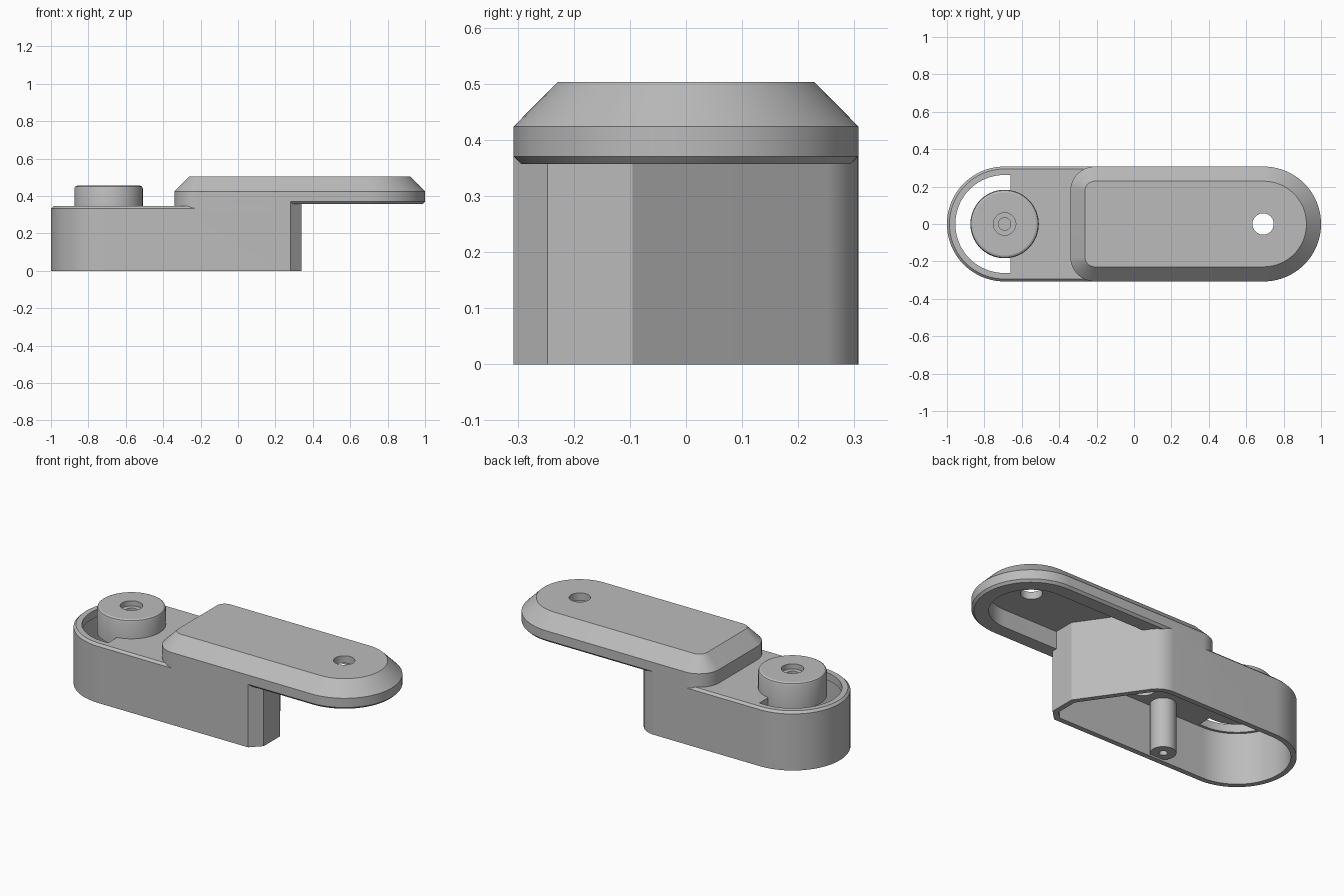
import bpy, bmesh, math
from mathutils import Vector

cube = bpy.data.objects.get("Cube")
if cube:
    bpy.data.objects.remove(cube, do_unlink=True)

grey = bpy.data.materials.new("light_grey")
grey.use_nodes = True
grey.diffuse_color = (0.5, 0.5, 0.5, 1)
grey.node_tree.nodes["Principled BSDF"].inputs["Base Color"].default_value = (0.5, 0.5, 0.5, 1)


def outline(corners, inset=0, steps=20):
    """Convex counter-clockwise outline with a fillet radius per corner, offset inwards."""
    pts, n = [], len(corners)
    for i, (x, y, r) in enumerate(corners):
        p = Vector((x, y))
        a = (p - Vector(corners[i - 1][:2])).normalized()
        b = (Vector(corners[(i + 1) % n][:2]) - p).normalized()
        na, nb = Vector((-a.y, a.x)), Vector((-b.y, b.x))
        miter = (na + nb) / (1 + na.dot(nb))
        if r == 0:
            pts.append(p + miter * inset)
            continue
        centre, r = p + miter * r, r - inset
        start = math.atan2(-na.y, -na.x)
        turn = a.angle(b)
        for k in range(steps + 1):
            t = start + turn * k / steps
            pts.append(centre + r * Vector((math.cos(t), math.sin(t))))
    return pts


def circle(x, y, r, n=48):
    return [Vector((x + r * math.cos(math.tau * k / n), y + r * math.sin(math.tau * k / n)))
            for k in range(n)]


def loft(name, levels):
    """Closed solid through (z, outline) levels."""
    bm = bmesh.new()
    rings = [[bm.verts.new((p.x, p.y, z)) for p in pts] for z, pts in levels]
    for low, high in zip(rings, rings[1:]):
        for i in range(len(low)):
            j = (i + 1) % len(low)
            bm.faces.new((low[i], low[j], high[j], high[i]))
    bm.faces.new(rings[0][::-1])
    bm.faces.new(rings[-1])
    mesh = bpy.data.meshes.new(name)
    bm.to_mesh(mesh)
    bm.free()
    mesh.materials.append(grey)
    ob = bpy.data.objects.new(name, mesh)
    bpy.context.collection.objects.link(ob)
    return ob


def prism(name, pts, z0, z1):
    return loft(name, [(z0, pts), (z1, pts)])


def combine(target, tool, operation):
    mod = target.modifiers.new("combine", 'BOOLEAN')
    mod.operation, mod.solver, mod.object = operation, 'EXACT', tool
    select(target)
    bpy.ops.object.modifier_apply(modifier=mod.name)
    bpy.data.objects.remove(tool, do_unlink=True)


def select(ob):
    bpy.ops.object.select_all(action='DESELECT')
    ob.select_set(True)
    bpy.context.view_layer.objects.active = ob


# Plan outlines
W, R = 0.307, 0.3068
far_end = [(0.28, -W, 0), (0.34, -0.247, 0), (0.34, -0.095, 0), (0.06, W, 0.13)]
base_plan = [(-1, W, R), (-1, -W, R)] + far_end
collar_plan = [(-0.34, W, 0.13), (-0.34, -W, 0.13)] + far_end
lid_plan = [(-0.34, -W, 0.13), (1, -W, R), (1, W, R), (-0.34, W, 0.13)]
slot_plan = [(-0.955, 0.262, 0.261), (-0.955, -0.262, 0.261), (-0.66, -0.262, 0), (-0.66, 0.262, 0)]

# Lower housing, collar and bevelled lid in one shell
housing = loft("housing", [(0, outline(base_plan)), (0.332, outline(base_plan)),
                           (0.345, outline(base_plan, 0.013))])
combine(housing, prism("collar", outline(collar_plan), 0.3, 0.4), 'UNION')
lid = loft("lid", [(0.357, outline(lid_plan, 0.013)), (0.37, outline(lid_plan)),
                   (0.424, outline(lid_plan)), (0.503, outline(lid_plan, 0.078))])
combine(housing, lid, 'UNION')

# Hollow interior, open underneath
combine(housing, prism("lower_cavity", outline(base_plan, 0.03), -0.05, 0.3), 'DIFFERENCE')
combine(housing, prism("upper_cavity", outline(collar_plan, 0.07), 0.28, 0.46), 'DIFFERENCE')

# Pocket under the overhanging lid
pocket = prism("lid_pocket", outline(lid_plan, 0.09), 0.3, 0.46)
combine(pocket, prism("pocket_limit", outline(base_plan), 0.2, 0.6), 'DIFFERENCE')
combine(housing, pocket, 'DIFFERENCE')

# Lid hole and the slot around the knob
combine(housing, prism("lid_hole", circle(0.69, 0, 0.057), 0.4, 0.6), 'DIFFERENCE')
combine(housing, prism("knob_slot", outline(slot_plan), 0.25, 0.4), 'DIFFERENCE')

# Screw post against the front wall
combine(housing, prism("post", circle(-0.385, -0.225, 0.068), 0.01, 0.32), 'UNION')
combine(housing, prism("post_hole", circle(-0.385, -0.225, 0.022), -0.05, 0.2), 'DIFFERENCE')

# Knob with a stepped socket
knob_profile = [(0.183, 0.3), (0.183, 0.44), (0.179, 0.45), (0.169, 0.455), (0.06, 0.455),
                (0.06, 0.425), (0.033, 0.425), (0.033, 0.4)]
knob = loft("knob", [(z, circle(-0.692, 0, r, 64)) for r, z in knob_profile])

for ob in (housing, knob):
    select(ob)
    bpy.ops.object.shade_smooth_by_angle(angle=math.radians(25))
